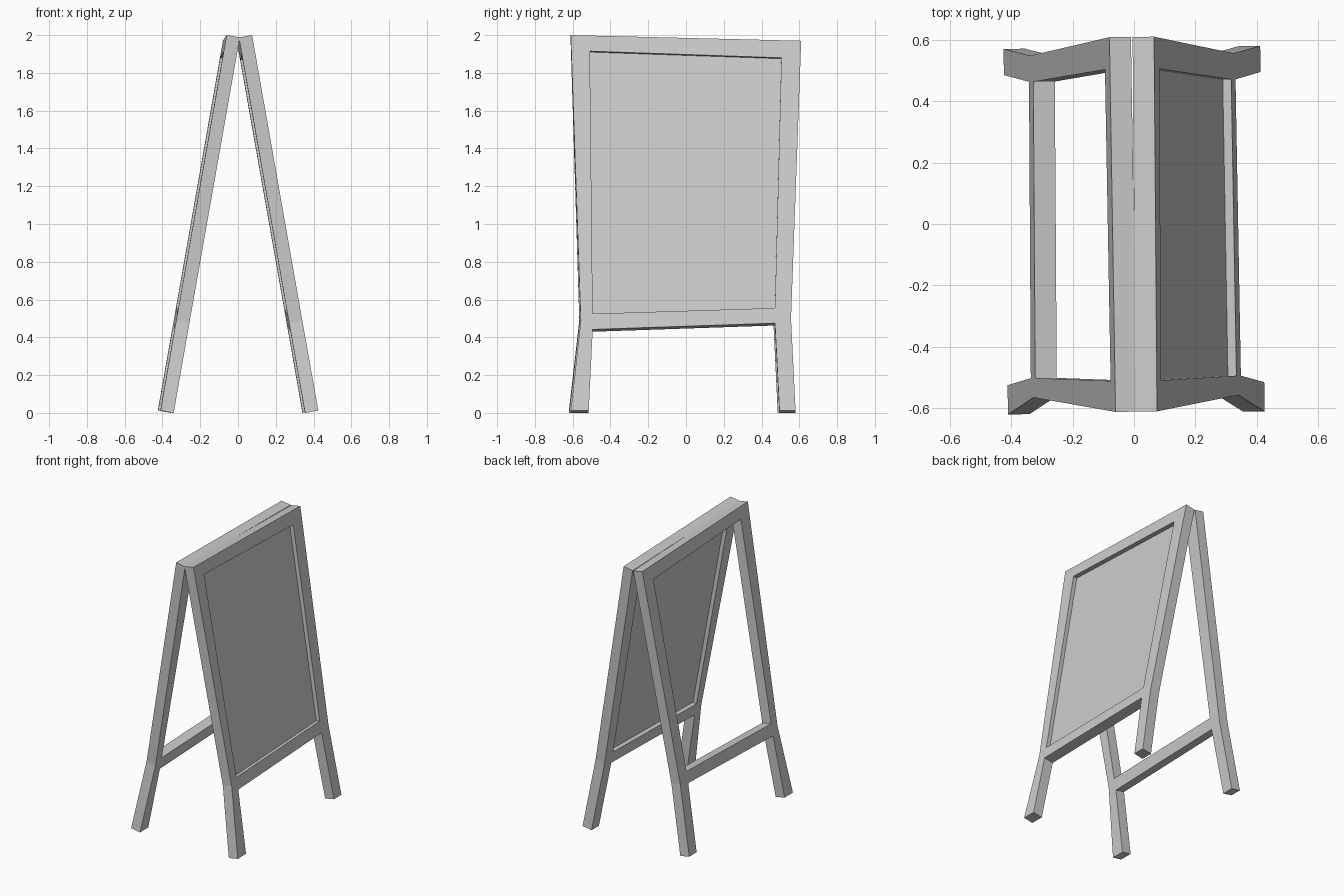
import bpy, bmesh, math
from mathutils import Vector, Matrix

if "Cube" in bpy.data.objects:
    bpy.data.objects.remove(bpy.data.objects["Cube"])

TILT = math.radians(10)
THICK = 0.071
TWIST = Matrix.Rotation(0.012, 4, 'Z')
INWARD = Vector((-math.cos(TILT), 0, -math.sin(TILT)))


def on_slope(y, z, depth=0.0):
    """Point on the sloping outer face of the right-hand frame, sunk by depth."""
    return Vector((0.07 + (1.985 - z) * math.tan(TILT), y, z)) + INWARD * depth


def slab(name, pts, faces, depth, thick, side=1):
    """Thick sloping sheet from a flat (y, z) layout; side=-1 mirrors it in x."""
    bm = bmesh.new()
    verts = [bm.verts.new(on_slope(y, z, depth)) for y, z in pts]
    flat = [bm.faces.new([verts[i] for i in f]) for f in faces]
    ext = bmesh.ops.extrude_face_region(bm, geom=flat, use_keep_orig=True)
    moved = [g for g in ext["geom"] if isinstance(g, bmesh.types.BMVert)]
    bmesh.ops.translate(bm, verts=moved, vec=INWARD * thick)
    bmesh.ops.scale(bm, verts=bm.verts, vec=(side, 1, 1))
    bmesh.ops.transform(bm, verts=bm.verts, matrix=TWIST)
    bmesh.ops.recalc_face_normals(bm, faces=bm.faces)
    mesh = bpy.data.meshes.new(name)
    bm.to_mesh(mesh)
    bm.free()
    obj = bpy.data.objects.new(name, mesh)
    bpy.context.collection.objects.link(obj)
    return obj


# Window corners: top front, top back, bottom back, bottom front
window = [(-0.51, 1.915), (0.504, 1.88), (0.467, 0.555), (-0.498, 0.525)]

# Outer corners, knees, rail underside and feet
frame = window + [
    (-0.611, 2.0), (0.609, 1.97),        # 4, 5 top corners
    (0.552, 0.50), (-0.561, 0.49),       # 6, 7 knees
    (0.467, 0.475), (-0.498, 0.442),     # 8, 9 rail underside
    (0.49, 0.0123), (0.575, 0.0123),     # 10, 11 back foot
    (-0.52, 0.0123), (-0.615, 0.0123),   # 12, 13 front foot
]
frame_faces = [
    (4, 5, 1, 0),                        # top rail
    (5, 6, 2, 1), (4, 0, 3, 7),          # side posts
    (3, 2, 8, 9),                        # bottom rail
    (2, 6, 8), (3, 9, 7),                # knees
    (6, 11, 10, 8), (7, 9, 12, 13),      # legs
]

# Two hinged frames, only the right one holds a board
slab("right_frame", frame, frame_faces, 0, THICK)
slab("left_frame", frame, frame_faces, 0, THICK, side=-1)
slab("board_panel", window, [(0, 1, 2, 3)], 0.028, 0.015)
